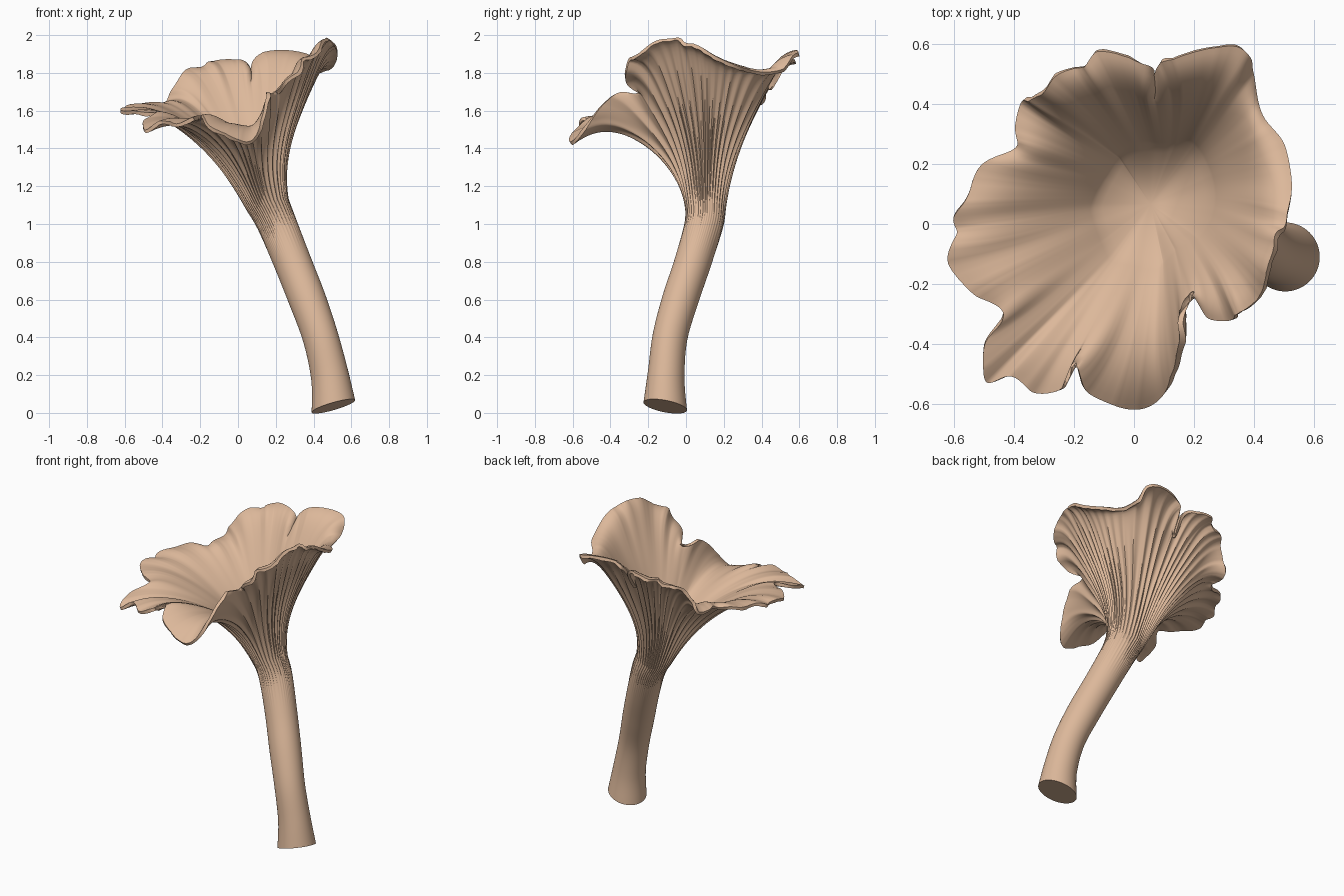
import bpy
import math
import random
from mathutils import Vector

random.seed(4)
cube = bpy.data.objects.get("Cube")
if cube:
    bpy.data.objects.remove(cube, do_unlink=True)

STEPS = 10          # columns between neighbouring rim points
STEM_ROWS, CUP_ROWS, LINING_ROWS, FLOOR_ROWS = 5, 34, 24, 7

# Ruffled rim of the cap, counter-clockwise from its left side
RIM = [Vector(p) for p in (
    (.51, 0, 1.94), (.53, .1, 1.89), (.5, .25, 1.81), (.42, .36, 1.8),
    (.39, .5, 1.81), (.36, .59, 1.88), (.26, .6, 1.89), (.14, .57, 1.88),
    (.08, .52, 1.86), (.06, .44, 1.71), (.03, .53, 1.83), (-.03, .56, 1.86),
    (-.12, .57, 1.86), (-.17, .53, 1.82), (-.26, .5, 1.81), (-.31, .45, 1.75),
    (-.36, .42, 1.66), (-.39, .33, 1.63), (-.39, .25, 1.62), (-.5, .2, 1.63),
    (-.55, .1, 1.62), (-.6, .03, 1.6), (-.59, -.03, 1.58), (-.62, -.12, 1.59),
    (-.54, -.23, 1.56), (-.44, -.29, 1.57), (-.5, -.4, 1.53), (-.49, -.52, 1.49),
    (-.4, -.51, 1.52), (-.33, -.56, 1.51), (-.23, -.55, 1.54), (-.2, -.47, 1.56),
    (-.16, -.55, 1.52), (-.06, -.6, 1.44), (.05, -.6, 1.42), (.13, -.53, 1.5),
    (.17, -.45, 1.62), (.18, -.35, 1.7), (.19, -.23, 1.69), (.25, -.31, 1.75),
    (.35, -.31, 1.83), (.39, -.27, 1.88), (.45, -.17, 1.95), (.47, -.05, 1.98))]

# Stem centre line with radius as the fourth value
STEM = [Vector(p) for p in (
    (.505, -.11, .035, .115), (.485, -.105, .2, .097), (.437, -.085, .4, .091),
    (.367, -.03, .6, .095), (.288, .037, .8, .096), (.206, .095, 1, .1),
    (.158, .1, 1.1, .109))]


def spline(a, b, c, d, f):
    """Catmull-Rom point between b and c."""
    return (b * 2 + (c - a) * f + (a * 2 - b * 5 + c * 4 - d) * f ** 2
            + (b * 3 - a - c * 3 + d) * f ** 3) * .5


def smoothed(values, width):
    """Circular moving average of a list of vectors."""
    n = len(values)
    return [sum((values[(i + k) % n] for k in range(-width, width + 1)),
                values[0] * 0) / (2 * width + 1) for i in range(n)]


# Column data: rim, softened rim and direction around the stem
count = len(RIM)
rim = []
for i in range(count):
    pts = [RIM[(i + k) % count] for k in (-1, 0, 1, 2)]
    rim += [spline(*pts, s / STEPS) for s in range(STEPS)]
COLS = len(rim)
soft_rim = smoothed(smoothed(rim, 2 * STEPS), STEPS)
centre = Vector((.05, .05, 0))
around = smoothed([(p - centre).to_2d().normalized() for p in rim], STEPS)
around = [d.normalized() for d in around]
ribs = [math.atan2(d.y, d.x) * 23 + math.sin(3 * math.atan2(d.y, d.x)) * 2 for d in around]
flutes = [random.uniform(-1, 1) for _ in range(COLS // 5)]
flute = smoothed([Vector((flutes[i // 5], 0)) for i in range(COLS)], 3)
rim = [p + d.to_3d() * .01 * f.x for p, d, f in zip(rim, around, flute)]


def stem_point(key, i):
    x, y, z, r = key
    d = around[i] * r
    return Vector((x + d.x, y + d.y, z + .28 * d.x - .18 * d.y))


def cup_point(i, t):
    """Flaring profile from the neck to a lip that rolls outward."""
    i %= COLS
    soft = soft_rim[i]
    rise = min(max((soft.z - 1.55) / .3, 0), 1)
    p0 = stem_point(STEM[-1], i)
    p1 = p0 + Vector((-.085 + .03 * around[i].x, -.005 + .035 * around[i].y, .2 + .1 * rise))
    p2 = p0.lerp(soft, .43 + .05 * rise)
    p2.z = max(p0.z + (soft.z - p0.z) * .71, 1.53)
    p3 = soft.lerp(rim[i], t ** 5)
    s = 1 - t
    point = p0 * s ** 3 + p1 * 3 * s * s * t + p2 * 3 * s * t * t + p3 * t ** 3
    point.z += (.02 + .025 * rise) * math.sin(math.pi * t ** 5)
    return point


def cup_normal(i, t):
    du = cup_point(i + 4, t) - cup_point(i - 4, t)
    dt = cup_point(i, min(t + .02, 1)) - cup_point(i, t - .03)
    return du.cross(dt).normalized()


def rib_height(i, t):
    """Sharp gill ridges, strongest mid-cup and fading at both ends."""
    strength = .004 + .015 * math.sin(math.pi * min(t * .9 + .02, 1)) * (1 - .7 * t * t)
    return strength * (.5 - abs(math.sin(ribs[i])))


def ruffle(i, t):
    return .02 * flute[i].x * t ** 6


rows = []
# Stem
for k in range(len(STEM) - 1):
    pts = [STEM[min(max(k + j, 0), len(STEM) - 1)] for j in (-1, 0, 1, 2)]
    for s in range(STEM_ROWS):
        key = spline(*pts, s / STEM_ROWS)
        fade = max(0, key.z - .85) / .25 * .004
        row = []
        for i in range(COLS):
            ring = key.copy()
            ring.w += fade * (.5 - abs(math.sin(ribs[i])))
            row.append(stem_point(ring, i))
        rows.append(row)

# Gilled outside of the cap
for k in range(CUP_ROWS + 1):
    t = k / CUP_ROWS
    rows.append([cup_point(i, t) + cup_normal(i, t) * (rib_height(i, t) + ruffle(i, t))
                 for i in range(COLS)])

# Smooth lining of the cap, from the lip down
for k in range(LINING_ROWS + 1):
    t = 1 - .52 * k / LINING_ROWS
    thick = .02 + .05 * (1 - t)
    rows.append([cup_point(i, t) + cup_normal(i, t) * (ruffle(i, t) - thick)
                 for i in range(COLS)])

# Rounded floor of the cap
edge = rows[-1]
floor = sum(edge, Vector()) / COLS - Vector((0, 0, .1))
for k in range(1, FLOOR_ROWS):
    f = k / FLOOR_ROWS
    row = [p.lerp(floor, f) for p in edge]
    for p, q in zip(row, edge):
        p.z = q.z + (floor.z - q.z) * (1 - (1 - f) ** 2)
    rows.append(row)

verts = [p for row in rows for p in row] + [floor]
faces = []
for r in range(len(rows) - 1):
    for i in range(COLS):
        a, b = r * COLS + i, r * COLS + (i + 1) % COLS
        faces.append((a, b, b + COLS, a + COLS))
last = (len(rows) - 1) * COLS
faces += [(last + i, last + (i + 1) % COLS, len(verts) - 1) for i in range(COLS)]
faces.append(tuple(reversed(range(COLS))))

mesh = bpy.data.meshes.new("mushroom")
mesh.from_pydata(verts, [], faces)
mesh.update()
mushroom = bpy.data.objects.new("mushroom", mesh)
bpy.context.collection.objects.link(mushroom)

# Single flesh colour
flesh = bpy.data.materials.new("pale tan flesh")
flesh.use_nodes = True
colour = (.72, .48, .325, 1)
flesh.diffuse_color = colour
flesh.node_tree.nodes["Principled BSDF"].inputs["Base Color"].default_value = colour
mesh.materials.append(flesh)

bpy.ops.object.select_all(action='DESELECT')
mushroom.select_set(True)
bpy.context.view_layer.objects.active = mushroom
bpy.ops.object.shade_smooth_by_angle(angle=math.radians(50))
